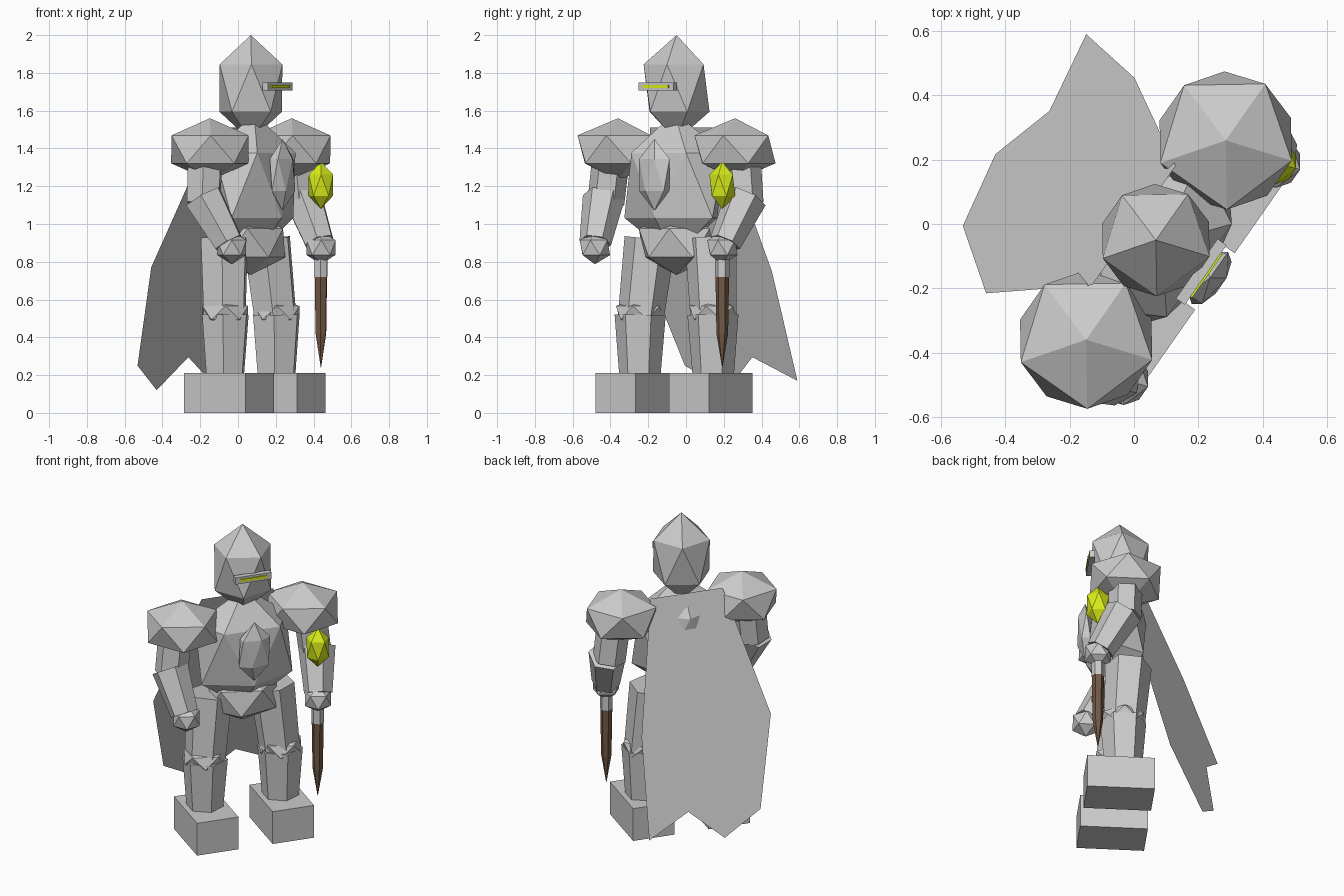
import bpy, bmesh
from math import radians
from mathutils import Matrix, Vector

if "Cube" in bpy.data.objects:
    bpy.data.objects.remove(bpy.data.objects["Cube"])

# whole figure is turned about z; local x = side, local y = back
G = Matrix.Translation((0.068, -0.05, 0)) @ Matrix.Rotation(radians(55), 4, 'Z')


def material(name, rgb):
    m = bpy.data.materials.new(name)
    m.diffuse_color = (*rgb, 1)
    m.use_nodes = True
    m.node_tree.nodes["Principled BSDF"].inputs["Base Color"].default_value = m.diffuse_color
    return m


YELLOW = material("yellow", (0.7, 0.85, 0.01))
BROWN = material("brown", (0.17, 0.1, 0.06))


def finish(bm, name, mat=None):
    bmesh.ops.recalc_face_normals(bm, faces=bm.faces)
    bm.transform(G)
    me = bpy.data.meshes.new(name)
    bm.to_mesh(me)
    bm.free()
    ob = bpy.data.objects.new(name, me)
    bpy.context.collection.objects.link(ob)
    if mat:
        me.materials.append(mat)
    return ob


def ico(name, loc, size, mat=None, spin=0):
    bm = bmesh.new()
    bmesh.ops.create_icosphere(bm, subdivisions=1, radius=1)
    bm.transform(Matrix.Translation(loc) @ Matrix.Diagonal((*size, 1)) @ Matrix.Rotation(radians(spin), 4, 'Z'))
    return finish(bm, name, mat)


def box(name, loc, size, mat=None):
    bm = bmesh.new()
    bmesh.ops.create_cube(bm, size=1)
    bm.transform(Matrix.Translation(loc) @ Matrix.Diagonal((*size, 1)))
    return finish(bm, name, mat)


def limb(name, p, q, r1, r2, mat=None, sides=6):
    """Tapered prism from p (radius r1) to q (radius r2)."""
    p, q = Vector(p), Vector(q)
    d = q - p
    bm = bmesh.new()
    bmesh.ops.create_cone(bm, cap_ends=True, segments=sides, radius1=r1, radius2=r2, depth=d.length)
    rot = Vector((0, 0, -1)).rotation_difference(d).to_matrix().to_4x4()
    bm.transform(Matrix.Translation((p + q) / 2) @ rot @ Matrix.Rotation(radians(180), 4, 'X'))
    return finish(bm, name, mat)


# head
ico("helmet", (0, 0, 1.72), (0.195, 0.195, 0.28))
box("visor", (0, -0.172, 1.728), (0.226, 0.034, 0.044))
box("visor_slit", (0, -0.187, 1.728), (0.165, 0.016, 0.018), YELLOW)

# body
ico("torso", (0, -0.02, 1.205), (0.335, 0.2, 0.385), spin=90)
ico("chest_plate", (0, -0.205, 1.26), (0.11, 0.05, 0.19))
ico("pelvis", (0, 0, 0.9), (0.24, 0.19, 0.17))

# arms and legs, both sides
for side, s in (("right", -1), ("left", 1)):
    ico(side + "_shoulder", (s * 0.378, 0, 1.395), (0.24, 0.24, 0.165))
    limb(side + "_upper_arm", (s * 0.42, 0, 1.38), (s * 0.45, -0.01, 1.11), 0.1, 0.098)
    limb(side + "_forearm", (s * 0.46, -0.015, 1.14), (s * 0.42, -0.15, 0.9), 0.112, 0.085)
    ico(side + "_hand", (s * 0.412, -0.165, 0.875), (0.09, 0.09, 0.088))
    limb(side + "_thigh", (s * 0.195, 0.035, 0.92), (s * 0.235, 0.005, 0.5), 0.137, 0.122)
    ico(side + "_knee", (s * 0.237, 0, 0.53), (0.142, 0.142, 0.08))
    limb(side + "_shin", (s * 0.235, 0, 0.52), (s * 0.237, 0, 0.2), 0.136, 0.11)
    box(side + "_foot", (s * 0.237, -0.024, 0.105), (0.26, 0.4, 0.21))

# torch in the left hand
tx, ty = 0.411, -0.165
limb("torch_shaft", (tx, ty, 0.72), (tx, ty, 0.42), 0.036, 0.031, BROWN)
limb("torch_tip", (tx, ty, 0.42), (tx, ty, 0.24), 0.031, 0.001, BROWN)
limb("torch_collar", (tx, ty, 0.9), (tx, ty, 0.72), 0.038, 0.038)
ico("flame", (tx, ty, 1.205), (0.076, 0.076, 0.125), YELLOW)

# cape: flat ragged outline sloping backwards
outline = [(-0.228, 1.51), (0.224, 1.51), (0.375, 0.75), (0.4, 0.17), (0.139, 0.295),
           (-0.067, 0.12), (-0.308, 0.25), (-0.438, 0.77)]
bm = bmesh.new()
bm.faces.new([bm.verts.new((x, 0.082 + (1.51 - z) * 0.345, z)) for x, z in outline])
finish(bm, "cape")
